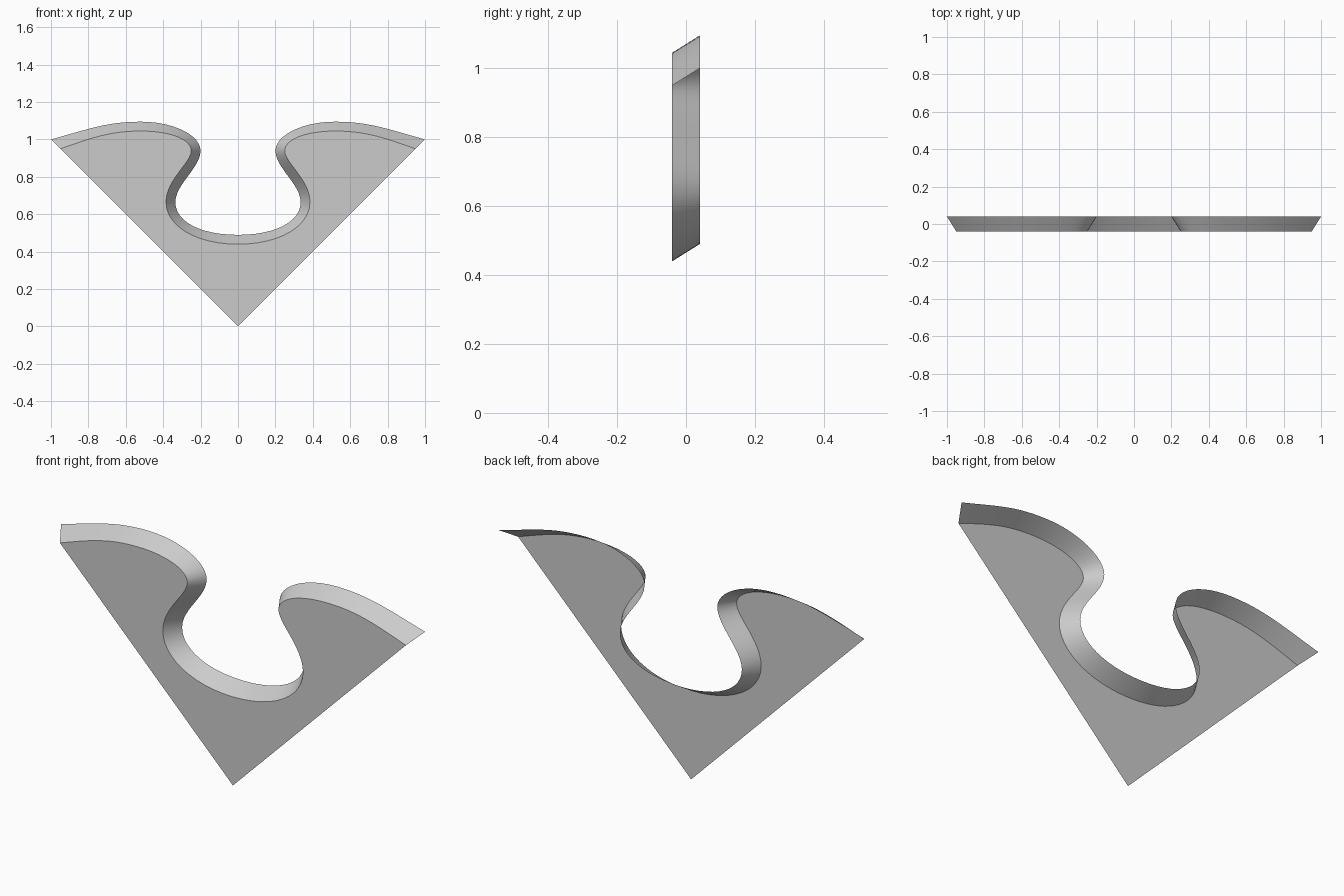
import bpy, bmesh
from mathutils import Vector
from mathutils.geometry import interpolate_bezier

if "Cube" in bpy.data.objects:
    bpy.data.objects.remove(bpy.data.objects["Cube"])

STEPS = 13


def half_curve(pts):
    """Sample chained cubic beziers given as point, handle, handle, point..."""
    pts = [Vector((x, z, 0)) for x, z in pts]
    out = []
    for i in range(0, len(pts) - 1, 3):
        seg = interpolate_bezier(*pts[i:i + 4], STEPS)
        out += seg if not out else seg[1:]
    return out


def full_path(pts, y):
    """Right tip to centre, then the mirrored half to the left tip."""
    half = half_curve(pts)
    right = [(p.x, y, p.y) for p in reversed(half)]
    left = [(-p.x, y, p.y) for p in half[1:]]
    return right + left


# Wavy edge: front outline and the wider outline at the back of the rim
front = full_path([(0, .44), (.23, .44), (.385, .54), (.385, .665),
                   (.385, .785), (.25, .875), (.25, .94),
                   (.25, 1.0), (.36, 1.045), (.52, 1.045),
                   (.68, 1.045), (.78, 1.01), (.95, .95)], -.04)
back = full_path([(0, .49), (.20, .49), (.335, .56), (.335, .665),
                  (.335, .76), (.20, .85), (.20, .94),
                  (.20, 1.02), (.34, 1.095), (.52, 1.095),
                  (.70, 1.095), (.80, 1.055), (1, 1)], .04)

# Flat panel with its slanted rim, open at the back and along the straight sides
bm = bmesh.new()
f = [bm.verts.new(p) for p in front]
b = [bm.verts.new(p) for p in back]
apex = bm.verts.new((0, -.04, 0))
bm.faces.new([apex] + f)
for i in range(len(f) - 1):
    bm.faces.new((f[i + 1], f[i], b[i], b[i + 1]))

mesh = bpy.data.meshes.new("notched_panel")
bm.to_mesh(mesh)
bm.free()
panel = bpy.data.objects.new("notched_panel", mesh)
bpy.context.collection.objects.link(panel)
bpy.context.view_layer.objects.active = panel
panel.select_set(True)
bpy.ops.object.shade_smooth_by_angle()
